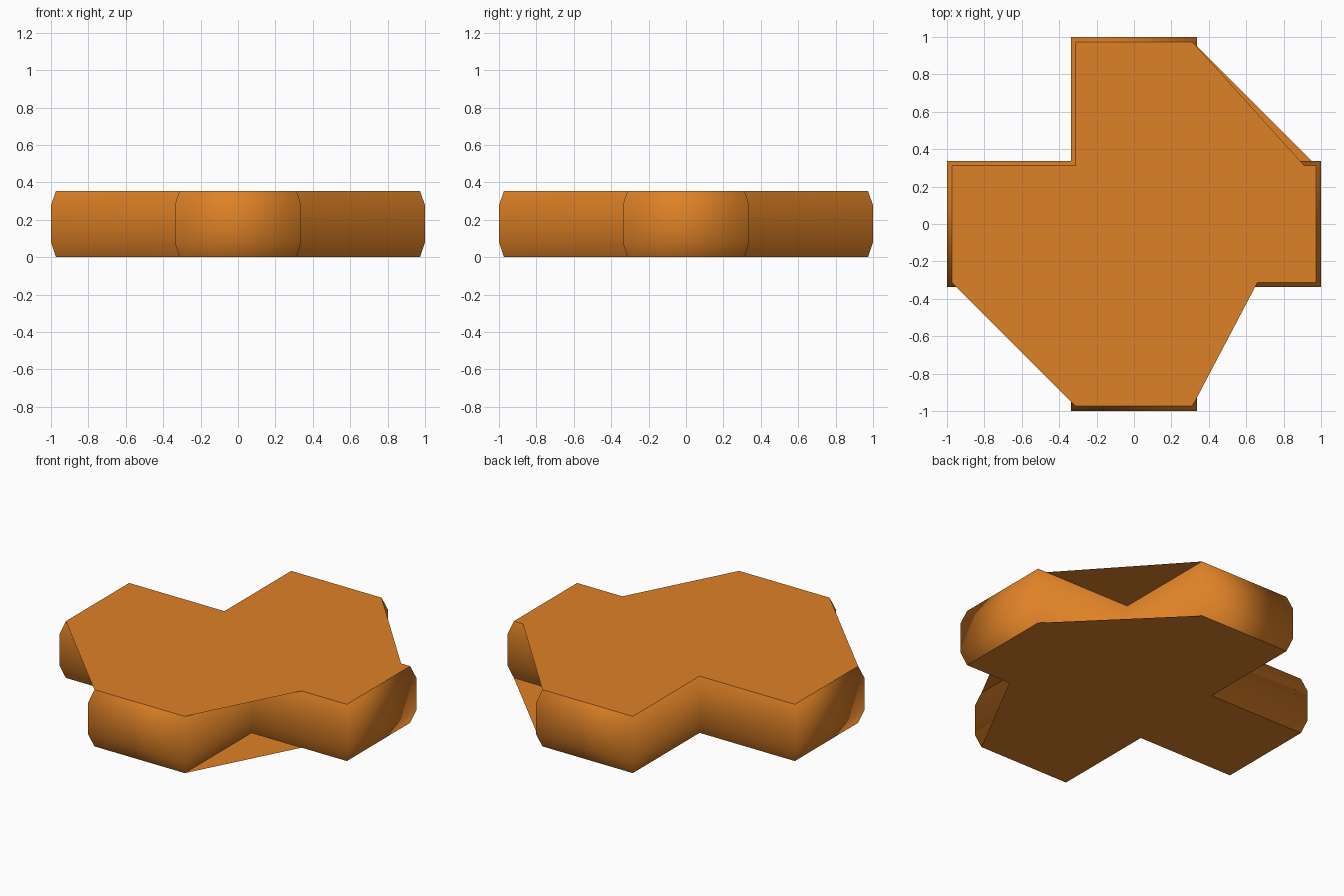
import bpy, bmesh

if "Cube" in bpy.data.objects:
    bpy.data.objects.remove(bpy.data.objects["Cube"])

orange = bpy.data.materials.new("orange")
orange.diffuse_color = (0.73, 0.22, 0.02, 1)
orange.use_nodes = True
orange.node_tree.nodes["Principled BSDF"].inputs["Base Color"].default_value = orange.diffuse_color

H = 0.355
OUTER = (0.338, 1.0)     # arm half width, arm length
INNER = (0.313, 0.973)   # same, at the chamfered rims


def cross(w, l):
    """Plus-shaped outline, counter-clockwise, starting at the right arm."""
    pts, quarter = [], [(l, -w), (l, w), (w, w)]
    for _ in range(4):
        pts += quarter
        quarter = [(-y, x) for x, y in quarter]
    return pts


def make_object(name, bm, smooth):
    for f in bm.faces:
        f.smooth = smooth
    me = bpy.data.meshes.new(name)
    bm.to_mesh(me)
    bm.free()
    me.materials.append(orange)
    ob = bpy.data.objects.new(name, me)
    bpy.context.collection.objects.link(ob)


# Smooth chamfered wall running round the cross
bm = bmesh.new()
rings = [[bm.verts.new((x, y, z)) for x, y in cross(*size)]
         for size, z in ((INNER, 0), (OUTER, 0.08), (OUTER, 0.277), (INNER, H))]
for lo, hi in zip(rings, rings[1:]):
    for i in range(12):
        j = (i + 1) % 12
        bm.faces.new((lo[i], lo[j], hi[j], hi[i]))
make_object("side_wall", bm, True)


# Flat caps whose two right-hand inner corners are bridged by thin webs
def cap(name, z, back_corner, up):
    w = INNER[0]
    pts = cross(*INNER)
    pts[11] = (0.66, -w)            # front right inner corner
    if back_corner:
        pts[2] = back_corner        # back right inner corner
    else:
        del pts[2]                  # straight diagonal
    bm = bmesh.new()
    verts = [bm.verts.new((x, y, z)) for x, y in pts]
    bm.faces.new(verts if up else verts[::-1])
    bmesh.ops.triangulate(bm, faces=bm.faces[:])
    make_object(name, bm, False)


cap("top_plate", H, (0.91, INNER[0]), True)
cap("bottom_plate", 0, None, False)
